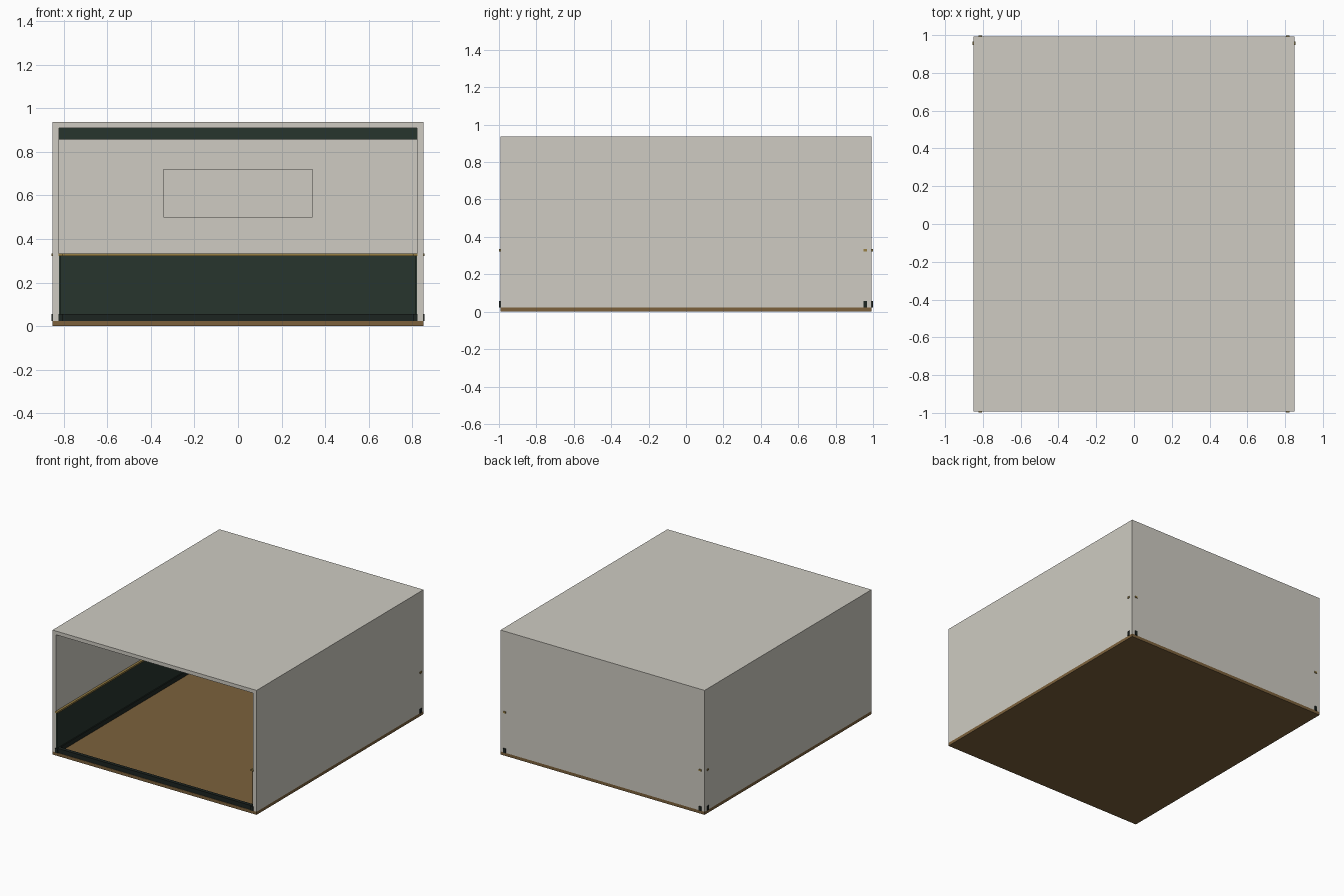
import bpy

if "Cube" in bpy.data.objects:
    bpy.data.objects.remove(bpy.data.objects["Cube"])

W, D, H = 0.85, 0.993, 0.937      # half width, half depth, height
T, F = 0.028, 0.023               # wall and floor thickness
X, Y = W - T, D - T               # inner wall faces


def material(name, rgb):
    m = bpy.data.materials.new(name)
    m.diffuse_color = (*rgb, 1)
    m.use_nodes = True
    m.node_tree.nodes["Principled BSDF"].inputs["Base Color"].default_value = m.diffuse_color
    return m


plaster = material("plaster", (0.62, 0.60, 0.54))
wood = material("wood", (0.20, 0.12, 0.045))
green = material("dark_green", (0.02, 0.035, 0.027))
black = material("near_black", (0.012, 0.018, 0.015))
gold = material("gold", (0.32, 0.22, 0.06))


def box(name, lo, hi, mat):
    bpy.ops.mesh.primitive_cube_add(size=1, location=[(a + b) / 2 for a, b in zip(lo, hi)])
    ob = bpy.context.object
    ob.name = name
    ob.scale = [b - a for a, b in zip(lo, hi)]
    bpy.ops.object.transform_apply(location=False, rotation=False, scale=True)
    ob.data.materials.append(mat)
    return ob


# Room shell, open at the front
box("floor", (-W, -D, 0), (W, D, F), wood)
box("ceiling", (-W, -D, H - T), (W, D, H), plaster)
box("back_wall", (-X, Y, F), (X, D, H - T), plaster)
for side, s in (("left", -1), ("right", 1)):
    a, b = sorted((s * X, s * W))
    box(side + "_wall", (a, -D, F), (b, D, H - T), plaster)

# Wall trim: panelling, skirting and rail (thickness, overhang past walls, z range)
for name, t, over, z0, z1, mat in (
        ("wainscot", 0.009, -0.002, F, 0.322, green),
        ("skirting", 0.017, 0.006, F, 0.056, black),
        ("chair_rail", 0.017, 0.006, 0.322, 0.334, gold)):
    box("back_" + name, (-W - over, Y - t, z0), (W + over, Y + 0.002, z1), mat)
    for side, s in (("left", -1), ("right", 1)):
        a, b = sorted((s * (X - t), s * (X + 0.002)))
        box(side + "_" + name, (a, -D - over, z0), (b, D + over, z1), mat)

# Low threshold across the open front
box("front_threshold", (-X, -D + 0.003, F), (X, -D + 0.03, 0.056), black)

# Ceiling beams
for i, y in enumerate((-0.42, 0, 0.42)):
    box(f"ceiling_beam_{i + 1}", (-W + 0.002, y - 0.02, 0.857), (W - 0.002, y + 0.02, H - T), green)

# Plain panel on the back wall
box("wall_panel", (-0.342, Y - 0.015, 0.498), (0.342, Y + 0.002, 0.722), plaster)
